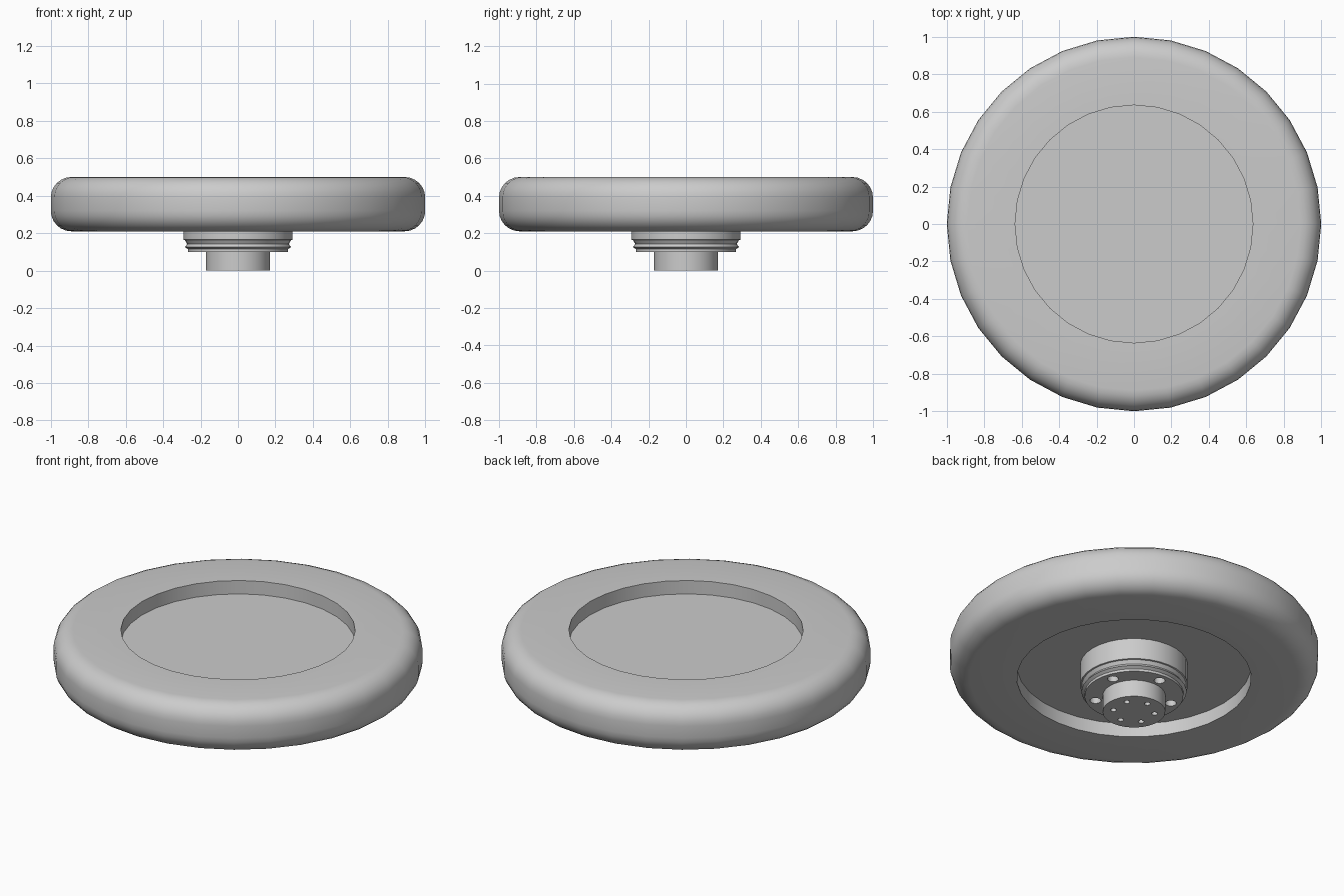
import bpy, bmesh, math

SEGMENTS = 32

cube = bpy.data.objects.get("Cube")
if cube:
    bpy.data.objects.remove(cube, do_unlink=True)

# Single grey finish
grey = bpy.data.materials.new("plain grey")
grey.use_nodes = True
colour = (0.6, 0.6, 0.6, 1)
grey.diffuse_color = colour
grey.node_tree.nodes["Principled BSDF"].inputs["Base Color"].default_value = colour


def lathe(name, profile, closed=False):
    """Spin a (radius, height) profile around the vertical axis."""
    bm = bmesh.new()
    verts = [bm.verts.new((r, 0, z)) for r, z in profile]
    ends = zip(verts, verts[1:] + verts[:1]) if closed else zip(verts, verts[1:])
    edges = [bm.edges.new(pair) for pair in ends]
    bmesh.ops.spin(bm, geom=verts + edges, cent=(0, 0, 0), axis=(0, 0, 1),
                   angle=math.tau, steps=SEGMENTS, use_merge=True)
    bmesh.ops.remove_doubles(bm, verts=bm.verts, dist=1e-5)
    bmesh.ops.recalc_face_normals(bm, faces=bm.faces)
    mesh = bpy.data.meshes.new(name)
    bm.to_mesh(mesh)
    bm.free()
    obj = bpy.data.objects.new(name, mesh)
    bpy.context.collection.objects.link(obj)
    mesh.materials.append(grey)
    return obj


def arc(cx, cz, radius, start, end, steps=6):
    angles = [math.radians(start + (end - start) * i / steps) for i in range(steps + 1)]
    return [(cx + radius * math.cos(a), cz + radius * math.sin(a)) for a in angles]


def drill(target, name, count, ring, radius, z, depth):
    """Cut a ring of blind round holes into the underside at height z."""
    bm = bmesh.new()
    for i in range(count):
        a = math.pi / 2 + math.tau * i / count
        made = bmesh.ops.create_cone(bm, cap_ends=True, segments=16, radius1=radius,
                                     radius2=radius, depth=depth * 2)
        bmesh.ops.translate(bm, verts=made["verts"],
                            vec=(ring * math.cos(a), ring * math.sin(a), z))
    mesh = bpy.data.meshes.new(name)
    bm.to_mesh(mesh)
    bm.free()
    mesh.materials.append(grey)
    cutter = bpy.data.objects.new(name, mesh)
    bpy.context.collection.objects.link(cutter)
    cutter.hide_render = True
    cutter.hide_set(True)
    cut = target.modifiers.new(name, "BOOLEAN")
    cut.object = cutter
    cut.solver = "EXACT"
    bpy.context.view_layer.objects.active = target
    bpy.ops.object.modifier_apply(modifier=cut.name)
    bpy.data.objects.remove(cutter, do_unlink=True)


# Tyre ring with rounded shoulders
tyre = lathe("tyre", [(0.635, 0.21)] + arc(0.89, 0.32, 0.11, -90, 0)
             + arc(0.89, 0.39, 0.11, 0, 90) + [(0.635, 0.5)], closed=True)

# Web disc recessed on both faces
web = lathe("web_disc", [(0, 0.29), (0.635, 0.29), (0.635, 0.42), (0, 0.42)])

# Stepped hub with a concave shoulder
hub = lathe("hub", [(0, 0.3), (0.292, 0.3), (0.292, 0.165), (0.284, 0.163)]
            + arc(0.318, 0.163, 0.05, 195, 228, 4)[1:]
            + [(0.268, 0.115), (0.268, 0.1), (0, 0.1)])
drill(hub, "bolt_holes", 5, 0.215, 0.03, 0.1, 0.06)

# Spindle with small screw holes
spindle = lathe("spindle", [(0, 0.12), (0.17, 0.12), (0.17, 0), (0, 0)])
drill(spindle, "screw_holes", 6, 0.113, 0.016, 0, 0.05)

# Smooth shading with crisp edges
bpy.ops.object.select_all(action="DESELECT")
for obj in (tyre, web, hub, spindle):
    obj.select_set(True)
bpy.context.view_layer.objects.active = tyre
bpy.ops.object.shade_smooth_by_angle(angle=math.radians(30))
